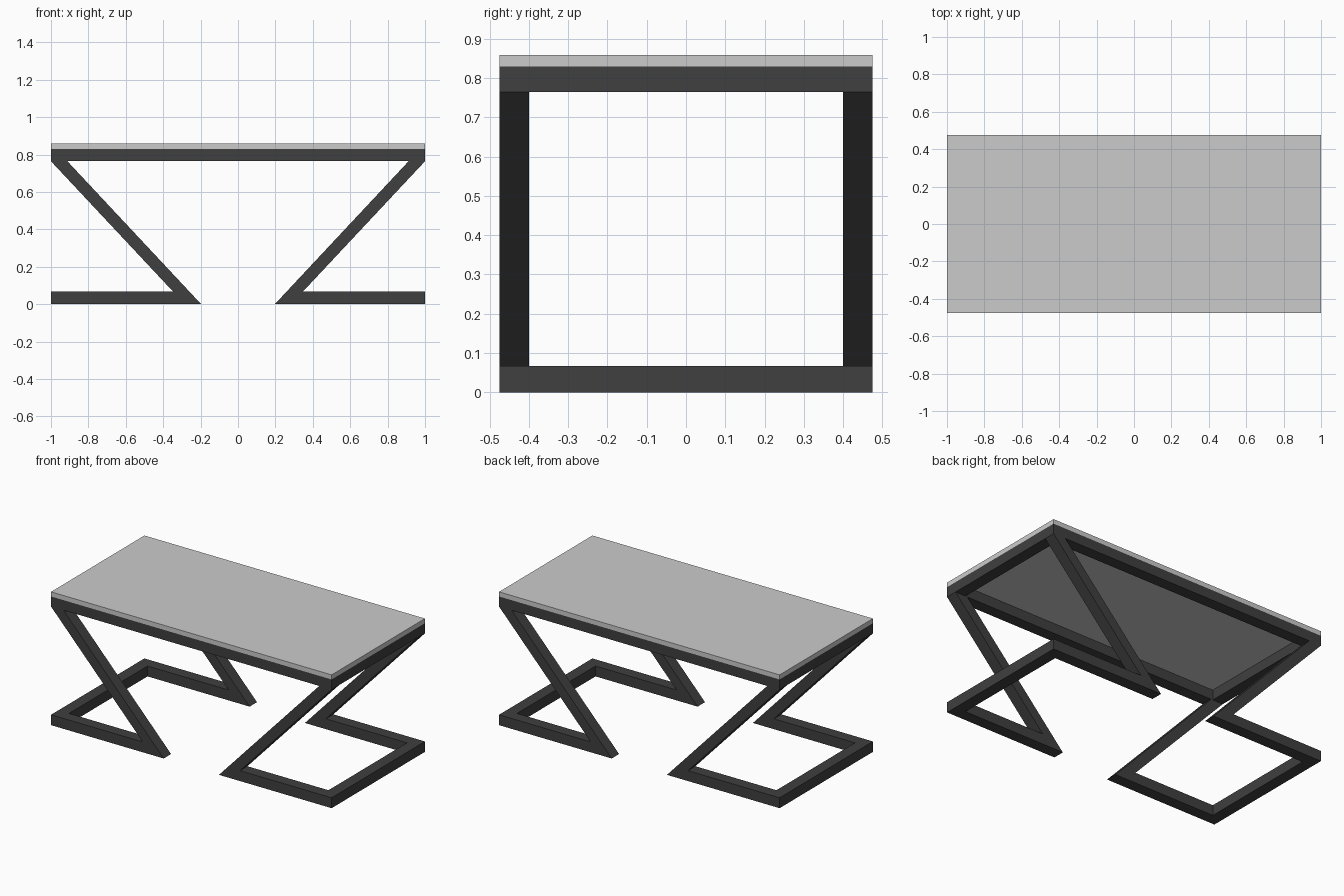
import bpy, bmesh

if "Cube" in bpy.data.objects:
    bpy.data.objects.remove(bpy.data.objects["Cube"])

HALF_X, HALF_Y, BAR = 1.0, 0.475, 0.075
BASE_H, RAIL_Z, SLAB_Z, TOP_Z = 0.067, 0.764, 0.829, 0.859

dark = bpy.data.materials.new("dark_metal")
dark.diffuse_color = (0.05, 0.05, 0.05, 1)
dark.use_nodes = True
dark.node_tree.nodes["Principled BSDF"].inputs["Base Color"].default_value = dark.diffuse_color


def finish(name, bm, mat=None):
    bmesh.ops.recalc_face_normals(bm, faces=bm.faces)
    mesh = bpy.data.meshes.new(name)
    bm.to_mesh(mesh)
    bm.free()
    obj = bpy.data.objects.new(name, mesh)
    bpy.context.collection.objects.link(obj)
    if mat:
        mesh.materials.append(mat)
    return obj


def prism(name, points, offset, mat=None):
    """Extrude a closed 3D outline along an offset vector."""
    bm = bmesh.new()
    face = bm.faces.new([bm.verts.new(p) for p in points])
    ext = bmesh.ops.extrude_face_region(bm, geom=[face])
    verts = [v for v in ext["geom"] if isinstance(v, bmesh.types.BMVert)]
    bmesh.ops.translate(bm, verts=verts, vec=offset)
    return finish(name, bm, mat)


def rect(x0, x1, y0, y1, z):
    return [(x0, y0, z), (x1, y0, z), (x1, y1, z), (x0, y1, z)]


# Table top
prism("table_top", rect(-HALF_X, HALF_X, -HALF_Y, HALF_Y, SLAB_Z),
      (0, 0, TOP_Z - SLAB_Z))

# Mitred rectangular frame under the top
bm = bmesh.new()
rings = []
for inset, z in ((0, RAIL_Z), (0, SLAB_Z), (BAR, SLAB_Z), (BAR, RAIL_Z)):
    x, y = HALF_X - inset, HALF_Y - inset
    rings.append([bm.verts.new(p) for p in rect(-x, x, -y, y, z)])
for a, b in zip(rings, rings[1:] + rings[:1]):
    for i in range(4):
        j = (i + 1) % 4
        bm.faces.new((a[i], a[j], b[j], b[i]))
finish("top_frame", bm, dark)

# Slanted legs with their floor runners, and the floor cross bars
profile = [(0.197, 0), (HALF_X, 0), (HALF_X, BASE_H),
           (0.347, BASE_H), (HALF_X, RAIL_Z), (0.912, RAIL_Z)]
inner = HALF_Y - BAR
for side, sx in (("left", -1), ("right", 1)):
    for end, sy in (("front", -1), ("back", 1)):
        prism(f"{end}_{side}_leg", [(sx * x, sy * HALF_Y, z) for x, z in profile],
              (0, -sy * BAR, 0), dark)
    prism(f"{side}_floor_bar",
          rect(sx * (HALF_X - BAR), sx * HALF_X, -inner, inner, 0),
          (0, 0, BASE_H), dark)
